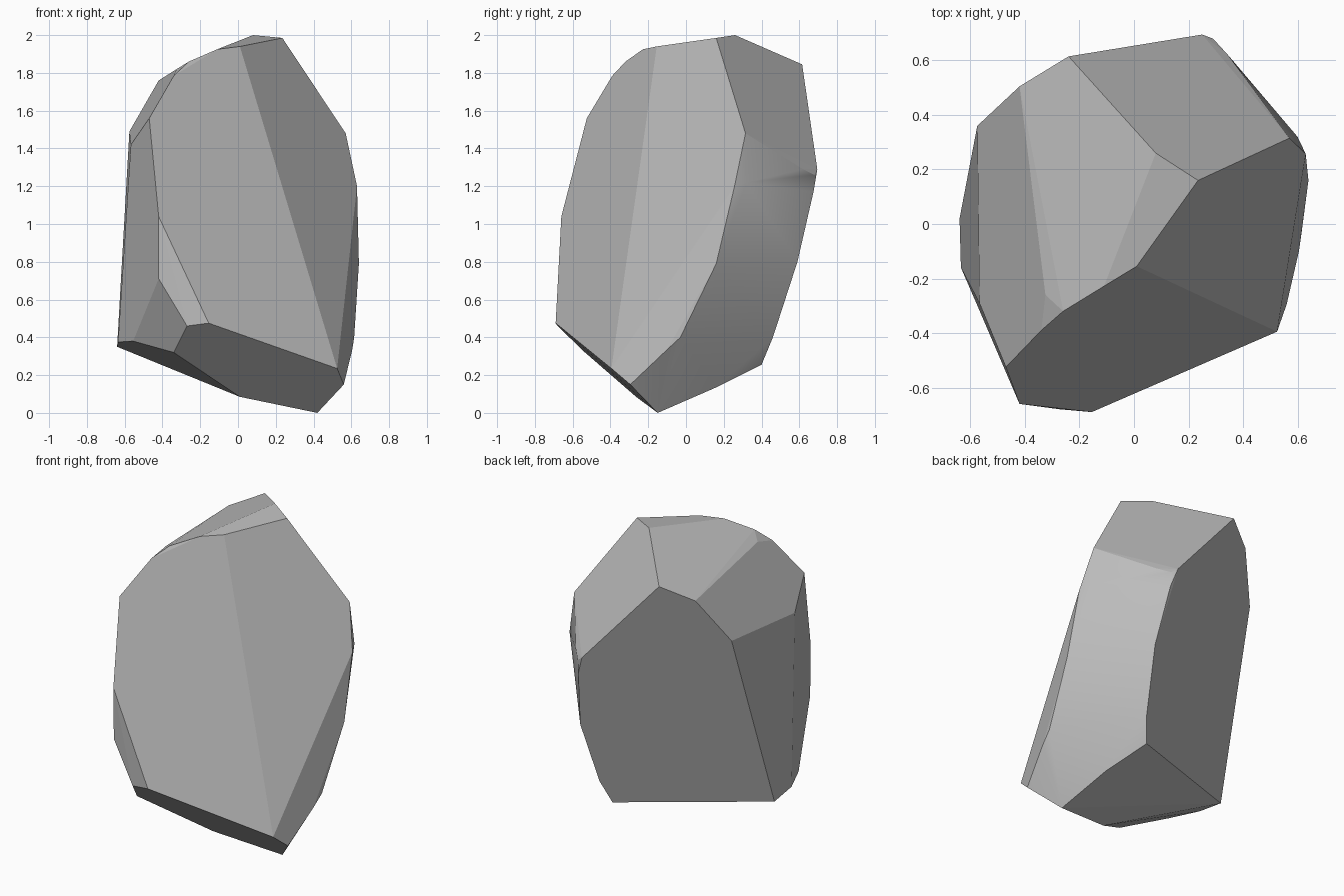
import bpy, bmesh, math

cube = bpy.data.objects.get("Cube")
if cube:
    bpy.data.objects.remove(cube, do_unlink=True)

# Single stone colour
stone = bpy.data.materials.new("grey_stone")
stone.use_nodes = True
grey = (0.5, 0.5, 0.5, 1)
stone.diffuse_color = grey
stone.node_tree.nodes["Principled BSDF"].inputs["Base Color"].default_value = grey

# Corner chains around the boulder
crown = [(.08, .26, 2), (.235, .16, 1.985), (-.24, .615, 1.845), (-.42, .505, 1.76), (-.325, -.26, 1.82)]
front_rim = [(.01, -.155, 1.94), (-.11, -.228, 1.925), (-.26, -.32, 1.86), (-.34, -.39, 1.785), (-.47, -.525, 1.56)]
front_foot = [(-.42, -.66, 1.04), (-.42, -.655, .71), (-.27, -.68, .46), (-.155, -.69, .475), (.525, -.395, .235)]
right_rim = [(.57, .315, 1.48), (.63, .257, 1.2), (.6, .32, 1.22), (.64, .16, .79), (.615, -.03, .4),
             (.605, -.1, .335), (.56, -.295, .15)]
back_rim = [(.345, .62, 1.29), (.29, .68, 1.26), (.25, .695, 1.29), (.29, .675, 1.17), (.335, .59, .8),
            (.29, .46, .4), (.24, .4, .255)]
left_side = [(-.575, .36, 1.49), (-.567, -.29, 1.42), (-.555, -.345, .38), (-.635, -.16, .375), (-.64, .02, .35)]
base = [(-.34, -.535, .32), (.01, -.264, .085), (.42, -.15, 0), (.35, .16, .135)]

# Wrap the corners in a convex shell and merge coplanar facets
bm = bmesh.new()
for corner in crown + front_rim + front_foot + right_rim + back_rim + left_side + base:
    bm.verts.new(corner)
hull = bmesh.ops.convex_hull(bm, input=bm.verts)
loose = [v for v in bm.verts if not v.link_faces]
bmesh.ops.delete(bm, geom=loose, context="VERTS")
bmesh.ops.dissolve_limit(bm, angle_limit=math.radians(4), verts=bm.verts, edges=bm.edges)
bmesh.ops.recalc_face_normals(bm, faces=bm.faces)

# Only the rounded back-right flank is smooth; chipped faces stay flat
for f in bm.faces:
    n = f.normal
    f.smooth = n.x > .3 and n.y > .1 and -.7 < n.z < .3

mesh = bpy.data.meshes.new("boulder")
bm.to_mesh(mesh)
bm.free()
mesh.materials.append(stone)
boulder = bpy.data.objects.new("boulder", mesh)
bpy.context.collection.objects.link(boulder)
